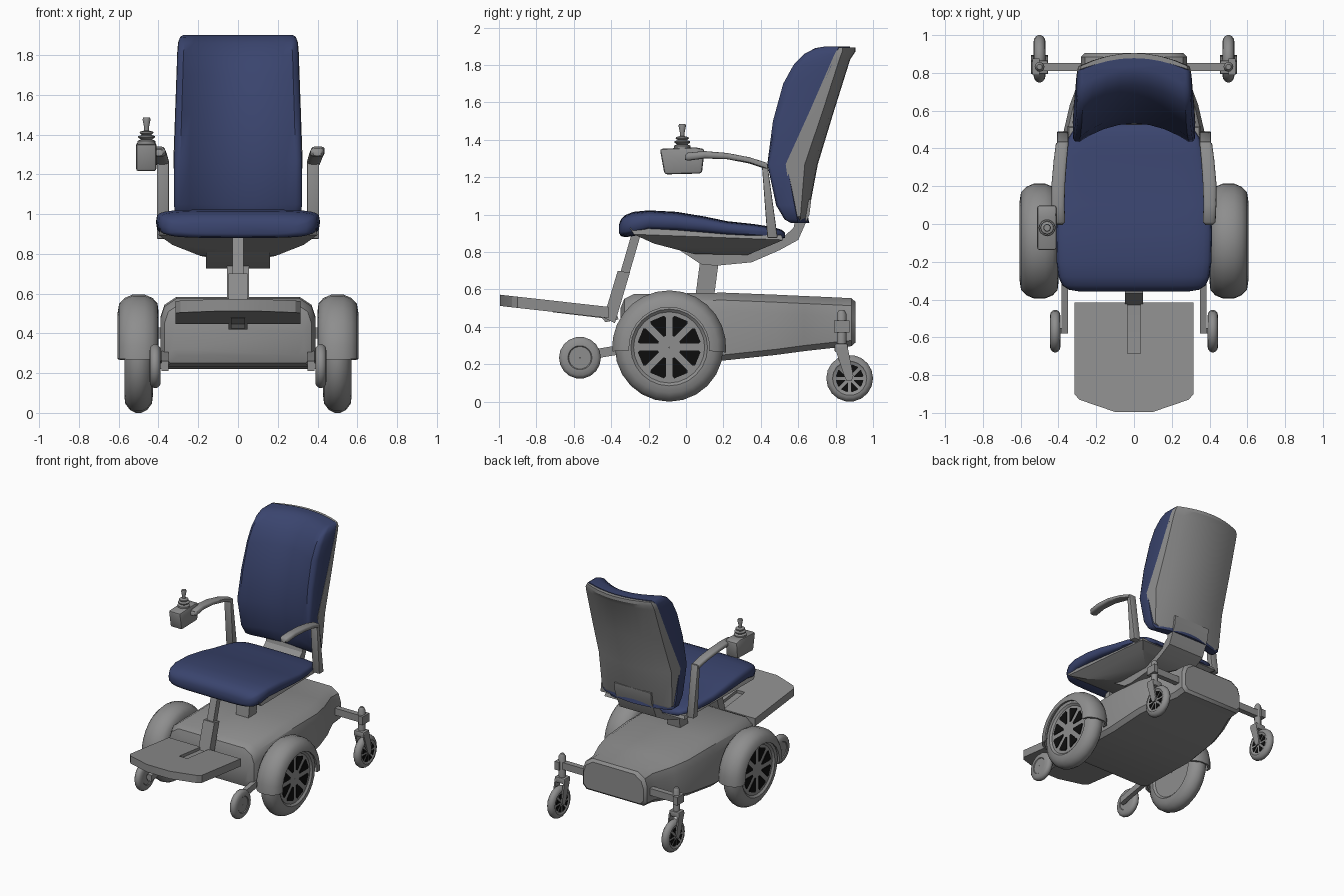
import bpy, bmesh, math
from math import sin, cos, pi, radians

if "Cube" in bpy.data.objects:
    bpy.data.objects.remove(bpy.data.objects["Cube"])


def material(name, rgb):
    m = bpy.data.materials.new(name)
    m.diffuse_color = (*rgb, 1)
    m.use_nodes = True
    m.node_tree.nodes["Principled BSDF"].inputs["Base Color"].default_value = m.diffuse_color
    return m


GREY = material("grey", (0.27, 0.27, 0.27))
BLUE = material("navy blue", (0.042, 0.058, 0.155))
BLACK = material("black", (0.004, 0.004, 0.004))


def build(name, verts, faces, mat, angle=35, bevel=0):
    bm = bmesh.new()
    vs = [bm.verts.new(v) for v in verts]
    for f in faces:
        bm.faces.new([vs[i] for i in f])
    bmesh.ops.remove_doubles(bm, verts=bm.verts, dist=1e-5)
    bmesh.ops.recalc_face_normals(bm, faces=bm.faces)
    if bevel:
        bmesh.ops.bevel(bm, geom=bm.edges[:], offset=bevel, segments=2, affect='EDGES', profile=0.5)
    me = bpy.data.meshes.new(name)
    bm.to_mesh(me)
    bm.free()
    me.materials.append(mat)
    ob = bpy.data.objects.new(name, me)
    bpy.context.collection.objects.link(ob)
    if angle:
        bpy.ops.object.select_all(action='DESELECT')
        ob.select_set(True)
        bpy.context.view_layer.objects.active = ob
        bpy.ops.object.shade_smooth_by_angle(angle=radians(angle))
    return ob


def loft(name, rings, mat, angle=35, closed=False, bevel=0):
    n, k = len(rings[0]), len(rings)
    verts = [p for r in rings for p in r]
    faces = []
    for i in range(k if closed else k - 1):
        a, b = i * n, (i + 1) % k * n
        faces += [(a + j, a + (j + 1) % n, b + (j + 1) % n, b + j) for j in range(n)]
    if not closed:
        faces += [tuple(range(n)), tuple(range((k - 1) * n, k * n))]
    return build(name, verts, faces, mat, angle, bevel)


def prism(name, yz, x0, x1, mat=GREY, bevel=0):
    """Side-view outline extruded across x."""
    return loft(name, [[(x, y, z) for y, z in yz] for x in (x0, x1)], mat, 30, bevel=bevel)


def box(name, x0, x1, y0, y1, z0, z1, mat=GREY, bevel=0):
    return prism(name, [(y0, z0), (y1, z0), (y1, z1), (y0, z1)], x0, x1, mat, bevel)


def lathe(name, profile, cx, cy, cz, mat=GREY, a0=0, a1=360, n=24):
    """Closed (x, radius) profile turned about an x axis."""
    full = a1 - a0 == 360
    rings = []
    for i in range(n if full else n + 1):
        a = radians(a0 + (a1 - a0) * i / n)
        rings.append([(cx + x, cy + r * cos(a), cz + r * sin(a)) for x, r in profile])
    return loft(name, rings, mat, 40, closed=full)


def wheel(name, cx, cy, cz, R, w, hub, n=24):
    half = [(w * .82, .002), (w * .82, hub), (w, hub * 1.08), (w * .93, R * .84), (w * .6, R * .95), (w * .2, R)]
    return lathe(name, half + [(-x, r) for x, r in reversed(half)], cx, cy, cz, n=n)


def hub_openings(name, x, cy, cz, r0, r1, gap, thick=.006):
    """Eight wedge plates between the spokes."""
    verts, faces = [], []
    for k in range(8):
        c = pi / 8 + k * pi / 4
        outline = []
        for r, sg in ((r0, -1), (r1 * .93, -1), (r1, -.8), (r1, .8), (r1 * .93, 1), (r0, 1)):
            h = pi / 8 - math.asin(gap / r)
            outline.append((cy + r * cos(c + sg * h), cz + r * sin(c + sg * h)))
        b = len(verts)
        for dx in (-thick / 2, thick / 2):
            verts += [(x + dx, y, z) for y, z in outline]
        faces += [tuple(range(b, b + 6)), tuple(range(b + 6, b + 12))]
        faces += [(b + j, b + (j + 1) % 6, b + 6 + (j + 1) % 6, b + 6 + j) for j in range(6)]
    return build(name, verts, faces, BLACK, 0)


def oval(cx, cz, y, hw, hh, n=28, e=.45):
    """Rounded rectangle (superellipse) ring in the xz plane."""
    pts = []
    for i in range(n):
        c, s = cos(2 * pi * i / n), sin(2 * pi * i / n)
        pts.append((cx + hw * math.copysign(abs(c) ** e, c), y, cz + hh * math.copysign(abs(s) ** e, s)))
    return pts


# Base housing, lofted front to back
rings = []
for y, hw, zb, zt in [(-.35, .33, .29, .50), (-.33, .37, .25, .55), (-.28, .39, .23, .575), (.2, .39, .22, .583),
                      (.48, .375, .25, .572), (.63, .34, .27, .565), (.79, .28, .288, .558), (.885, .28, .297, .553),
                      (.905, .262, .315, .535)]:
    rings.append([(-hw + .03, y, zb), (hw - .03, y, zb), (hw, y, zb + .03), (hw, y, zt - .10), (hw - .02, y, zt - .04),
                  (hw - .08, y, zt), (-hw + .08, y, zt), (-hw + .02, y, zt - .04), (-hw, y, zt - .10), (-hw, y, zb + .03)])
loft("base_housing", rings, GREY, 35)

# Running gear on both sides
for s, side in ((1, "left"), (-1, "right")):
    # drive wheel, fender and hub openings
    wheel("drive_wheel_" + side, s * .5, -.09, .29, .29, .072, .19)
    hub_openings("drive_wheel_openings_" + side, s * .561, -.09, .292, .062, .17, .018)
    arc = [(-.10, .22), (-.095, .262), (-.07, .288), (-.03, .305), (.03, .305), (.07, .288), (.098, .26), (.105, .215),
           (.09, .215), (.085, .25), (.03, .292), (-.03, .292), (-.085, .25), (-.09, .22)]
    lathe("fender_" + side, [(s * x, r) for x, r in arc], s * .5, -.09, .29, a0=-5, a1=184, n=14)
    # front anti-tip wheel and its arm
    wheel("front_tip_wheel_" + side, s * .417, -.567, .235, .112, .028, .06, 18)
    prism("front_tip_arm_" + side, [(-.58, .21), (-.46, .235), (-.25, .27), (-.25, .32), (-.46, .285), (-.58, .26)],
          s * .35, s * .385)
    box("front_tip_axle_" + side, s * .36, s * .42, -.58, -.55, .22, .25)
    # rear caster with arm, stem and fork
    wheel("rear_caster_" + side, s * .5, .875, .125, .125, .031, .085, 18)
    for t in (-1, 1):
        hub_openings("caster_openings_%s_%d" % (side, t), s * .5 + t * .026, .875, .125, .025, .075, .008)
        x = s * .5 + t * .038
        prism("caster_fork_%s_%d" % (side, t), [(.795, .29), (.865, .29), (.895, .14), (.885, .11), (.86, .11), (.845, .14)],
              x - .006, x + .006)
    box("caster_crown_" + side, s * .5 - .044, s * .5 + .044, .795, .865, .265, .31, bevel=.008)
    box("rear_arm_" + side, s * .24, s * .50, .81, .852, .375, .43)
    lathe_ring = [[(s * .5 + .026 * cos(a * pi / 6), .832 + .026 * sin(a * pi / 6), z) for a in range(12)]
                  for z in (.29, .47)]
    lathe_ring.append([(s * .5 + .014 * cos(a * pi / 6), .832 + .014 * sin(a * pi / 6), .49) for a in range(12)])
    loft("caster_stem_" + side, lathe_ring, GREY, 35)
    box("stem_bracket_" + side, s * .5, s * .537, .79, .875, .37, .435)

    # Armrest pad and post
    rings = []
    for y, xc, z, hw, hh in [(-.005, .398, 1.305, .02, .012), (.01, .398, 1.31, .034, .022), (.1, .402, 1.32, .034, .02),
                             (.22, .400, 1.313, .036, .017), (.34, .39, 1.29, .035, .017), (.43, .38, 1.26, .033, .018)]:
        rings.append(oval(s * xc, z, y, hw, hh, 14, .6))
    loft("armrest_pad_" + side, rings, GREY, 45)
    prism("armrest_post_" + side, [(.405, 1.275), (.435, 1.275), (.49, .875), (.435, .875)], s * .348, s * .408, bevel=.006)

# Footplate: slotted outline, tilted up to the front
outline = [(-.315, -.415), (-.035, -.415), (-.035, -.685), (.035, -.685), (.035, -.415), (.315, -.415),
           (.315, -.90), (.29, -.93), (.10, -.995), (-.10, -.995), (-.29, -.93), (-.315, -.90)]
loft("footplate", [[(x, y, z - .112 * (y + .415)) for x, y in outline] for z in (.447, .507)], GREY, 30)

# Telescopic leg post and foot bracket
prism("leg_post_lower", [(-.44, .45), (-.38, .42), (-.30, .69), (-.365, .70)], -.048, .048)
prism("leg_post_upper", [(-.36, .66), (-.31, .66), (-.24, .90), (-.29, .90)], -.028, .028)
prism("foot_bracket", [(-.71, .478), (-.71, .518), (-.43, .488), (-.38, .49), (-.36, .44), (-.43, .425), (-.45, .447)],
      -.034, .034)

# Pedestal under the seat
prism("pedestal", [(.05, .56), (.15, .56), (.175, .75), (.075, .75)], -.055, .055)

# Seat pan: tapering tray
loft("seat_pan", [[(-hx, y0, a), (hx, y0, a), (hx * .88, y1, b), (-hx * .88, y1, b)]
                  for hx, y0, y1, a, b in [(.39, -.30, .51, .93, .89), (.40, -.28, .52, .895, .865),
                                           (.33, -.17, .45, .845, .835), (.19, .04, .33, .79, .785)]], GREY, 25)
# Curved bracket joining the seat and the back
prism("back_bracket", [(-.05, .82), (.08, .735), (.16, .727), (.35, .745), (.50, .81), (.60, .865), (.66, 1.0), (.67, 1.08),
                       (.61, 1.08), (.575, .93), (.50, .86), (.35, .80), (.1, .79)], -.16, .16)

# Seat cushion
rings = []
for y, hw, zb, zt in [(-.357, .29, .90, .95), (-.348, .345, .885, .975), (-.325, .38, .88, .998), (-.28, .40, .885, 1.015),
                      (-.2, .41, .91, 1.023), (-.05, .413, .905, 1.015), (.1, .408, .895, .99), (.22, .395, .885, .965),
                      (.36, .37, .875, .95), (.46, .345, .87, .935), (.51, .31, .87, .92), (.528, .25, .875, .905)]:
    rings.append(oval(0, (zb + zt) / 2, y, hw, (zt - zb) / 2))
loft("seat_cushion", rings, BLUE, 50)

# Back cushion: dished front, stacked bottom to top
US = [-1, -.97, -.9, -.75, -.5, -.25, 0, .25, .5, .75, .9, .97, 1]
rings = []
for z, f, b, d, hw in [(.955, .555, .60, .03, .29), (.975, .515, .595, .06, .315), (1.05, .465, .58, .09, .322),
                       (1.27, .412, .54, .12, .322), (1.5, .44, .64, .13, .315), (1.7, .495, .735, .13, .308),
                       (1.8, .55, .778, .13, .305), (1.86, .61, .80, .125, .30), (1.89, .67, .815, .11, .292),
                       (1.90, .73, .818, .09, .275)]:
    front, back = [], []
    for u in US:
        e = max(0, abs(u) - .9) / .1
        front.append((hw * u, f + d * (1 - u * u) + .3 * (b - f) * e * e, z))
        back.append((hw * u, b + .06 * (1 - u * u), z))
    rings.append(front + back[::-1])
loft("back_cushion", rings, BLUE, 50)

# Back shell: arched hard panel behind the cushion
UB = [-1, -.75, -.5, -.25, 0, .25, .5, .75, 1]
rings = []
for z, b, r, c, hw in [(.965, .575, .61, .64, .27), (.99, .57, .612, .652, .312), (1.27, .533, .635, .705, .325),
                       (1.55, .66, .73, .79, .315), (1.83, .782, .82, .878, .305), (1.87, .80, .835, .905, .30),
                       (1.895, .82, .838, .905, .285)]:
    front = [(hw * u, b + .05 * (1 - u * u), z) for u in UB]
    back = [(hw * u * .98, r + (c - r) * (1 - u * u), z) for u in UB]
    rings.append(front + back[::-1])
loft("back_shell", rings, GREY, 30)

# Joystick box on the right armrest
prism("joystick_box", [(-.115, 1.215), (.085, 1.22), (.10, 1.35), (.05, 1.36), (-.14, 1.352)], -.513, -.41, bevel=.014)
box("joystick_mount", -.43, -.38, .0, .07, 1.295, 1.325)
# Rubber bellows and stick, stacked rings
rings = [[(-.46 + r * cos(a * pi / 8), -.02 + r * sin(a * pi / 8), z) for a in range(16)]
         for r, z in [(.045, 1.35), (.045, 1.368), (.028, 1.375), (.042, 1.385), (.042, 1.392), (.024, 1.398),
                      (.035, 1.408), (.033, 1.414), (.012, 1.42), (.013, 1.44), (.02, 1.475), (.017, 1.485)]]
loft("joystick", rings, GREY, 35)
